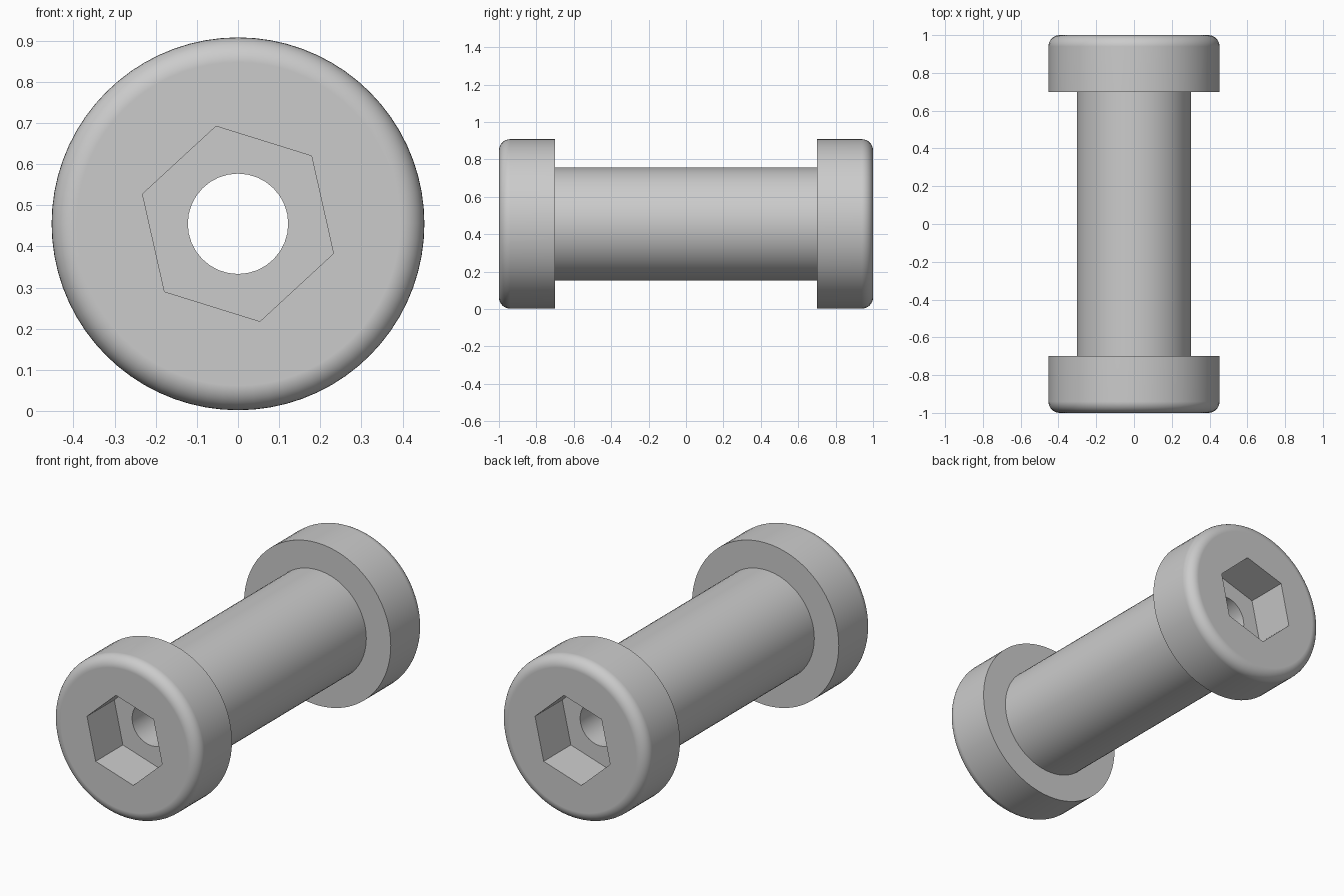
import bpy, bmesh
from math import sin, cos, pi, radians
from mathutils import Matrix, Vector

cube = bpy.data.objects.get("Cube")
if cube:
    bpy.data.objects.remove(cube, do_unlink=True)

AXIS_Z = 0.455
HEAD_R, SHAFT_R, BORE_R, HEX_R = 0.453, 0.302, 0.122, 0.243
END_Y, FLANGE_Y, FLOOR_Y = 1.0, 0.7, 0.76
FILLET = 0.06
HEX_TURN = radians(42.7)

grey = bpy.data.materials.new("plain grey")
grey.use_nodes = True
colour = (0.6, 0.6, 0.6, 1)
grey.diffuse_color = colour
grey.node_tree.nodes["Principled BSDF"].inputs["Base Color"].default_value = colour


def make_object(name, bm):
    bmesh.ops.recalc_face_normals(bm, faces=bm.faces)
    mesh = bpy.data.meshes.new(name)
    bm.to_mesh(mesh)
    bm.free()
    obj = bpy.data.objects.new(name, mesh)
    obj.location.z = AXIS_Z
    bpy.context.collection.objects.link(obj)
    mesh.materials.append(grey)
    return obj


def prism(name, sides, radius, turn, y0, y1):
    """Regular prism lying along y."""
    bm = bmesh.new()
    angles = [turn + 2 * pi * i / sides for i in range(sides)]
    base = bm.faces.new([bm.verts.new((radius * cos(a), y0, radius * sin(a))) for a in angles])
    out = bmesh.ops.extrude_face_region(bm, geom=[base], use_keep_orig=True)
    moved = [v for v in out["geom"] if isinstance(v, bmesh.types.BMVert)]
    bmesh.ops.translate(bm, verts=moved, vec=Vector((0, y1 - y0, 0)))
    return make_object(name, bm)


# Pin body: half profile from the rounded rim to the shaft, mirrored, then lathed
half = [(HEAD_R - FILLET + FILLET * sin(a), END_Y - FILLET + FILLET * cos(a))
        for a in (i * pi / 16 for i in range(9))]
half += [(HEAD_R, FLANGE_Y), (SHAFT_R, FLANGE_Y)]
profile = half + [(r, -y) for r, y in reversed(half)]

bm = bmesh.new()
points = [bm.verts.new((r, y, 0)) for r, y in profile]
edges = [bm.edges.new(pair) for pair in zip(points, points[1:])]
bmesh.ops.spin(bm, geom=points + edges, cent=(0, 0, 0), axis=(0, 1, 0),
               angle=2 * pi, steps=72, use_duplicate=False)
bmesh.ops.remove_doubles(bm, verts=bm.verts, dist=0.0005)
bmesh.ops.holes_fill(bm, edges=[e for e in bm.edges if e.is_boundary], sides=0)
body = make_object("double_headed_pin", bm)

# Hexagonal sockets in both ends and a bore right through
cutters = [
    prism("front_socket_cutter", 6, HEX_R, HEX_TURN, -1.2, -FLOOR_Y),
    prism("back_socket_cutter", 6, HEX_R, pi - HEX_TURN, FLOOR_Y, 1.2),
    prism("bore_cutter", 32, BORE_R, 0, -0.9, 0.9),
]
bpy.ops.object.select_all(action='DESELECT')
body.select_set(True)
bpy.context.view_layer.objects.active = body
for cutter in cutters:
    cutter.hide_render = True
    cut = body.modifiers.new(cutter.name, 'BOOLEAN')
    cut.operation = 'DIFFERENCE'
    cut.solver = 'EXACT'
    cut.object = cutter
    bpy.ops.object.modifier_apply(modifier=cut.name)
    bpy.data.objects.remove(cutter, do_unlink=True)

# Smooth round surfaces, crisp flange and socket edges
bpy.ops.object.shade_smooth_by_angle(angle=radians(30))
weighted = body.modifiers.new("flat_end_faces", 'WEIGHTED_NORMAL')
weighted.keep_sharp = True
